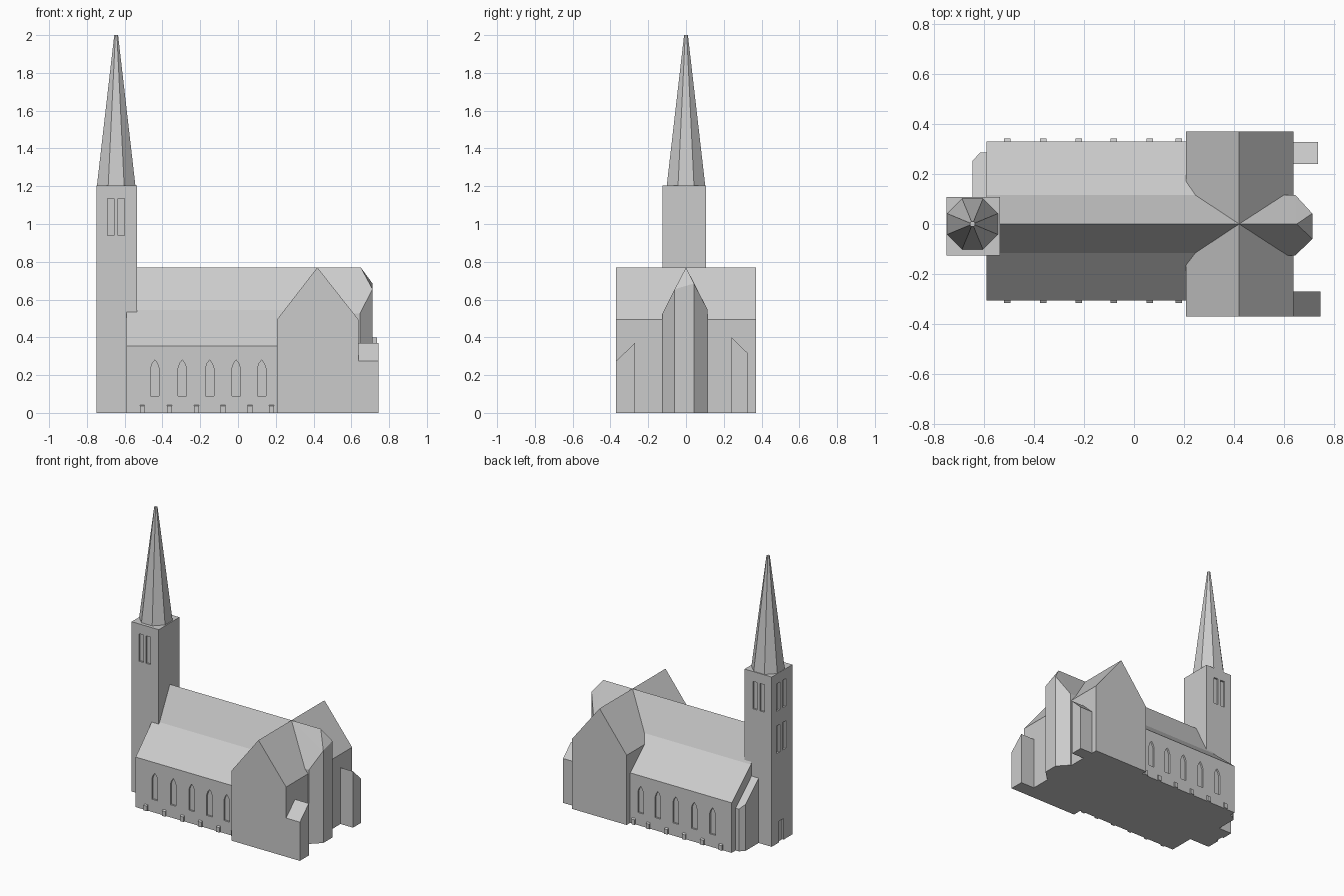
import bpy, bmesh, math
from mathutils import Vector

if "Cube" in bpy.data.objects:
    bpy.data.objects.remove(bpy.data.objects["Cube"])

stone = bpy.data.materials.new("stone_grey")
stone.diffuse_color = (0.6, 0.6, 0.6, 1)
stone.use_nodes = True
stone.node_tree.nodes["Principled BSDF"].inputs["Base Color"].default_value = stone.diffuse_color


def finish(name, bm):
    bmesh.ops.recalc_face_normals(bm, faces=bm.faces)
    me = bpy.data.meshes.new(name)
    bm.to_mesh(me)
    bm.free()
    me.materials.append(stone)
    ob = bpy.data.objects.new(name, me)
    bpy.context.collection.objects.link(ob)
    return ob


def add_prism(bm, pts, axis, a, b):
    """Extrude a 2D profile along an axis between a and b."""
    def put(p, d):
        return {"x": (d, p[0], p[1]), "y": (p[0], d, p[1]), "z": (p[0], p[1], d)}[axis]
    lo = [bm.verts.new(put(p, a)) for p in pts]
    hi = [bm.verts.new(put(p, b)) for p in pts]
    n = len(pts)
    bm.faces.new(lo)
    bm.faces.new(hi[::-1])
    for i in range(n):
        j = (i + 1) % n
        bm.faces.new((lo[i], hi[i], hi[j], lo[j]))


def prism(name, pts, axis, a, b):
    bm = bmesh.new()
    add_prism(bm, pts, axis, a, b)
    return finish(name, bm)


def hull(name, pts):
    bm = bmesh.new()
    for p in pts:
        bm.verts.new(p)
    bmesh.ops.convex_hull(bm, input=bm.verts)
    bmesh.ops.dissolve_limit(bm, angle_limit=0.01, verts=bm.verts, edges=bm.edges)
    return finish(name, bm)


def rect(c, w, z0, z1):
    return [(c - w/2, z0), (c + w/2, z0), (c + w/2, z1), (c - w/2, z1)]


def lancet(c, w, z0, z1):
    s = z1 - w
    return [(c - w/2, z0), (c + w/2, z0), (c + w/2, s), (c + w*0.3, s + w*0.6),
            (c, z1), (c - w*0.3, s + w*0.6), (c - w/2, s)]


def recess(ob, cuts):
    """Cut shallow openings; each cut is (profile, axis, a, b)."""
    bm = bmesh.new()
    for c in cuts:
        add_prism(bm, *c)
    cutter = finish("opening_cutter", bm)
    cutter.hide_render = True
    mod = ob.modifiers.new("openings", "BOOLEAN")
    mod.operation = "DIFFERENCE"
    mod.solver = "EXACT"
    mod.object = cutter
    bpy.context.view_layer.objects.active = ob
    bpy.ops.object.modifier_apply(modifier=mod.name)
    bpy.data.objects.remove(cutter)


D = 0.012   # depth of window recesses

# Nave with aisles, and lancet windows between the buttresses
nave = prism("nave", [(-0.305, 0), (-0.305, 0.355), (-0.115, 0.545), (0, 0.77),
                      (0.115, 0.545), (0.33, 0.355), (0.33, 0)], "x", -0.59, 0.42)
cuts = []
for x in (-0.44, -0.295, -0.15, -0.01, 0.125):
    shape = lancet(x, 0.045, 0.09, 0.28)
    cuts += [(shape, "y", -0.35, -0.305 + D), (shape, "y", 0.33 - D, 0.38)]
recess(nave, cuts)

# Small buttress feet along both aisles
bm = bmesh.new()
for x in (-0.507, -0.363, -0.22, -0.08, 0.063, 0.178):
    for wall, s in ((-0.305, -1), (0.33, 1)):
        add_prism(bm, [(wall - s*0.005, 0), (wall + s*0.011, 0), (wall + s*0.011, 0.036),
                       (wall - s*0.005, 0.045)], "x", x - 0.013, x + 0.013)
finish("buttresses", bm)

# Transept with gables to front and back
prism("transept", [(0.207, 0), (0.637, 0), (0.637, 0.495), (0.42, 0.77), (0.207, 0.495)],
      "y", -0.37, 0.37)

# Choir ending in a polygonal apse with hipped roof
plan = [(0.42, -0.125, 0.525), (0.645, -0.125, 0.525), (0.712, -0.06, 0.655),
        (0.712, 0.042, 0.685), (0.645, 0.115, 0.545), (0.42, 0.115, 0.545)]
hull("apse", [(x, y, 0) for x, y, z in plan] + plan + [(0.42, 0, 0.77), (0.65, 0, 0.77)])

# Lean-to side rooms at the east end
prism("front_side_room", [(-0.37, 0), (-0.27, 0), (-0.27, 0.37), (-0.37, 0.275)],
      "x", 0.6, 0.745)
prism("back_side_room", [(0.24, 0), (0.328, 0), (0.328, 0.315), (0.24, 0.40)],
      "x", 0.6, 0.735)

# Lean-to stair room beside the tower, with a chamfered corner
foot = [(-0.645, 0.09), (-0.645, 0.252), (-0.615, 0.285), (-0.57, 0.285), (-0.57, 0.09)]
hull("stair_room", [(x, y, 0) for x, y in foot]
     + [(x, y, 0.30 + (0.285 - y) * 0.9) for x, y in foot])

# Tower with paired openings and a west door
tower = prism("tower", [(-0.748, -0.125), (-0.535, -0.125), (-0.535, 0.107), (-0.748, 0.107)],
              "z", 0, 1.205)
cuts = [(rect(0, 0.055, -0.05, 0.15), "x", -0.8, -0.748 + D)]
for c in (-0.028, 0.028):
    side = rect(-0.645 + c, 0.034, 0.94, 1.135)
    cuts += [(side, "y", -0.2, -0.125 + D), (side, "y", 0.107 - D, 0.2)]
    for z in (0.94, 0.64):
        cuts.append((rect(c * 1.2, 0.034, z, z + 0.195), "x", -0.8, -0.748 + D))
recess(tower, cuts)

# Eight-sided spire
ring = [(math.cos(a), math.sin(a)) for a in (math.radians(22.5 + 45*i) for i in range(8))]
hull("spire", [(-0.645 + r*x, r*y, z) for r, z in ((0.11, 1.205), (0.011, 2.0)) for x, y in ring])
